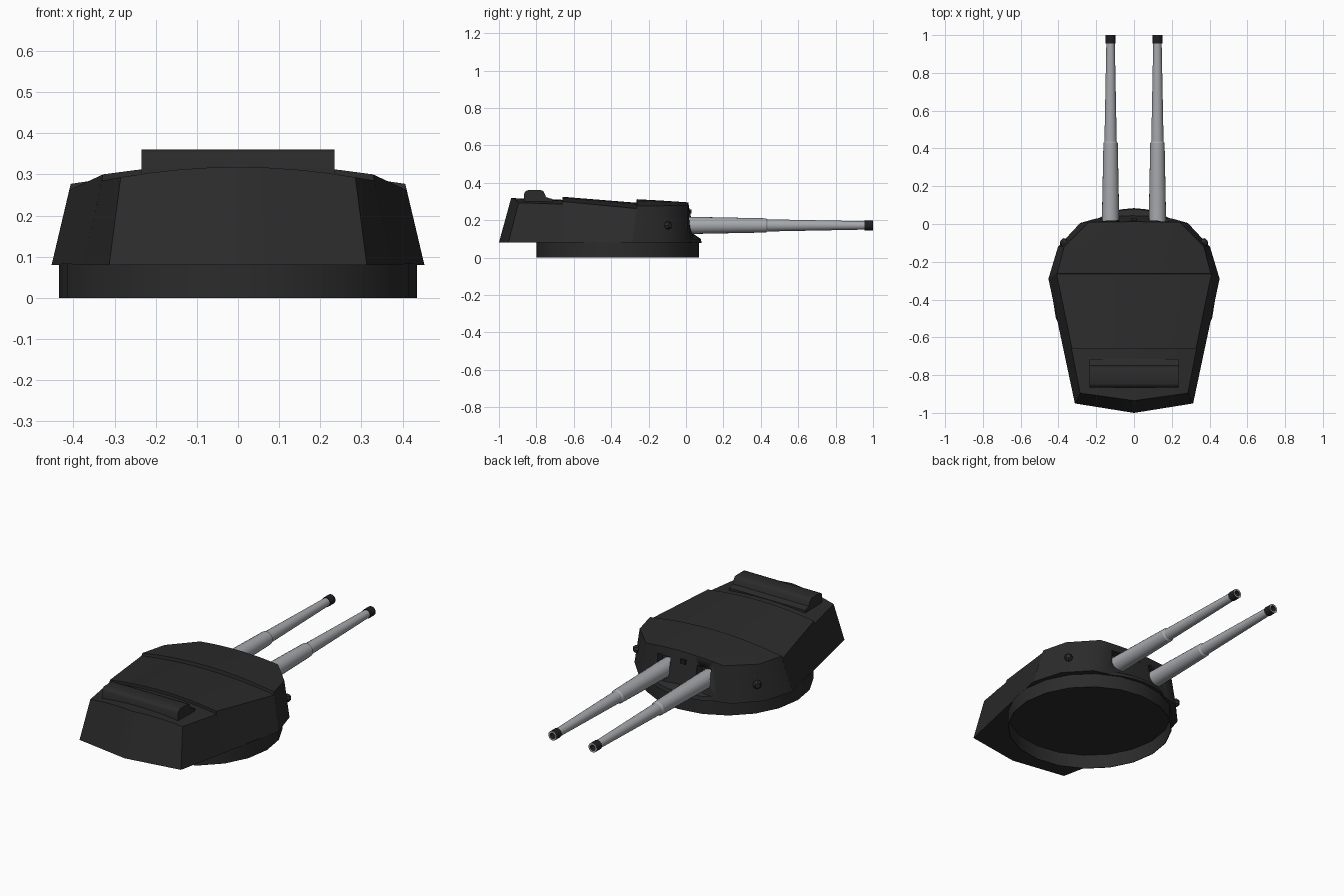
import bpy, bmesh, math
from mathutils import Vector

cube = bpy.data.objects.get("Cube")
if cube:
    bpy.data.objects.remove(cube)


def material(name, rgb):
    m = bpy.data.materials.new(name)
    m.use_nodes = True
    m.diffuse_color = (*rgb, 1)
    m.node_tree.nodes["Principled BSDF"].inputs["Base Color"].default_value = (*rgb, 1)
    return m


ARMOUR = material("dark armour", (0.024, 0.024, 0.024))
STEEL = material("gun grey", (0.38, 0.39, 0.41))
BLACK = material("muzzle black", (0.014, 0.014, 0.014))


def finish(name, bm, mats, smooth=30):
    bmesh.ops.recalc_face_normals(bm, faces=bm.faces)
    mesh = bpy.data.meshes.new(name)
    bm.to_mesh(mesh)
    bm.free()
    for m in mats:
        mesh.materials.append(m)
    obj = bpy.data.objects.new(name, mesh)
    bpy.context.collection.objects.link(obj)
    bpy.ops.object.select_all(action="DESELECT")
    obj.select_set(True)
    bpy.context.view_layer.objects.active = obj
    bpy.ops.object.shade_smooth_by_angle(angle=math.radians(smooth))
    return obj


def ring(bm, top, bottom, power):
    """Cross-section of the gunhouse; each edge is (half width, y mid, y side, z mid, z side)."""
    def edge(spec, steps):
        w, ym, ys, zm, zs = spec
        return [bm.verts.new((w * u, ym + (ys - ym) * abs(u) ** power, zm + (zs - zm) * u * u))
                for u in steps]
    steps = [i / 4 for i in range(-4, 5)]
    return edge(top, steps) + edge(bottom, steps[::-1])


def hull(name, stations, smooth=20):
    bm = bmesh.new()
    rings = [ring(bm, *s) for s in stations]
    n = len(rings[0])
    for a, b in zip(rings, rings[1:]):
        for i in range(n):
            j = (i + 1) % n
            bm.faces.new((a[i], a[j], b[j], b[i]))
    for r in (rings[0], rings[-1]):
        for i in range(n // 2 - 1):
            bm.faces.new((r[i], r[i + 1], r[n - 2 - i], r[n - 1 - i]))
    return finish(name, bm, [ARMOUR], smooth)


def lathe(name, profile, origin, axis, sides, mats, rule=None):
    """Spin (radius, distance) points round an axis."""
    bm = bmesh.new()
    turn = Vector((0, 0, 1)).rotation_difference(Vector(axis)).to_matrix()
    loops = []
    for r, d in profile:
        angles = [2 * math.pi * i / sides for i in range(sides)]
        loops.append([bm.verts.new(turn @ Vector((r * math.cos(a), r * math.sin(a), d))
                                   + Vector(origin)) for a in angles])
    for k, (a, b) in enumerate(zip(loops, loops[1:])):
        for i in range(sides):
            j = (i + 1) % sides
            f = bm.faces.new((a[i], a[j], b[j], b[i]))
            f.material_index = rule(k) if rule else 0
    bm.faces.new(loops[0])
    end = bm.faces.new(loops[-1])
    end.material_index = rule(len(profile)) if rule else 0
    return finish(name, bm, mats, 20)


def box(name, low, high, mat):
    bm = bmesh.new()
    bmesh.ops.create_cube(bm, size=1)
    for v in bm.verts:
        v.co = [(l + h) / 2 + c * (h - l) for c, l, h in zip(v.co, low, high)]
    return finish(name, bm, [mat])


# Hollow ring the turret turns on, open below, and the lip under the front plate
lathe("turret_ring", [(0.432, 0.082), (0.432, 0), (0.435, 0), (0.435, 0.083)],
      (0, -0.365, 0), (0, 0, 1), 20, [ARMOUR])
lathe("front_lip", [(0.36, 0.079), (0.355, 0.1), (0.318, 0.125)],
      (0, -0.276, 0), (0, 0, 1), 32, [ARMOUR])

# Gunhouse in three stepped roof sections
Z = 0.08
rear_floor = (0.313, -1.0, -0.95, Z, Z)
joint_floor = (0.3745, -0.66, -0.66, Z, Z)
wide_floor = (0.453, -0.29, -0.29, Z, Z)
hull("rear_hull", [
    ((0.285, -0.935, -0.895, 0.318, 0.293), rear_floor, 1),
    ((0.331, -0.66, -0.66, 0.309, 0.285), joint_floor, 1)])
hull("middle_hull", [
    ((0.328, -0.66, -0.66, 0.325, 0.3), joint_floor, 1),
    ((0.41, -0.263, -0.263, 0.293, 0.262), wide_floor, 1)])
front = hull("front_hull", [
    ((0.4065, -0.263, -0.263, 0.312, 0.277), wide_floor, 1),
    ((0.37, -0.12, -0.12, 0.304, 0.277), (0.402, -0.12, -0.12, Z, Z), 1),
    ((0.24, 0.012, 0.01, 0.295, 0.282), (0.285, 0.052, 0.005, Z, Z), 2)], 40)

# Guns with their slots, and the sighting knobs on both cheeks
barrel = [(0.046, 0), (0.046, 0.07), (0.038, 0.478), (0.0325, 0.486), (0.0225, 1.005),
          (0.026, 1.005), (0.026, 1.05), (0.016, 1.05), (0.014, 0.99)]
colour = lambda k: 0 if k < 4 or k == 6 else 1
for side, s in (("left", 1), ("right", -1)):
    x = 0.124 * s
    slot = box(side + "_slot_cutter", (x - 0.042, -0.03, 0.19), (x + 0.042, 0.2, 0.246), ARMOUR)
    slot.hide_render = True
    slot.hide_viewport = True
    cut = front.modifiers.new(side + "_slot", "BOOLEAN")
    cut.operation = "DIFFERENCE"
    cut.solver = "EXACT"
    cut.object = slot
    lathe(side + "_gun", barrel, (x, -0.05, 0.172), (0, 1, 0), 20, [STEEL, BLACK], colour)
    lathe(side + "_sight", [(0.022, 0), (0.022, 0.042), (0.013, 0.054)],
          (0.345 * s, -0.122, 0.172), (0.72 * s, 0.69, 0), 8, [ARMOUR])

# Small sight port between the guns
box("sight_port", (-0.016, 0.0, 0.235), (0.016, 0.03, 0.258), BLACK)

# Rangefinder housing across the rear roof
bm = bmesh.new()
profile = [(-0.865, 0.28), (-0.865, 0.343), (-0.857, 0.355), (-0.845, 0.36), (-0.775, 0.36),
           (-0.763, 0.355), (-0.756, 0.343), (-0.748, 0.323), (-0.715, 0.313), (-0.715, 0.28)]
face = bm.faces.new([bm.verts.new((-0.235, y, z)) for y, z in profile])
extruded = bmesh.ops.extrude_face_region(bm, geom=[face])["geom"]
bmesh.ops.translate(bm, vec=(0.47, 0, 0),
                    verts=[g for g in extruded if isinstance(g, bmesh.types.BMVert)])
finish("rangefinder", bm, [ARMOUR], 40)
